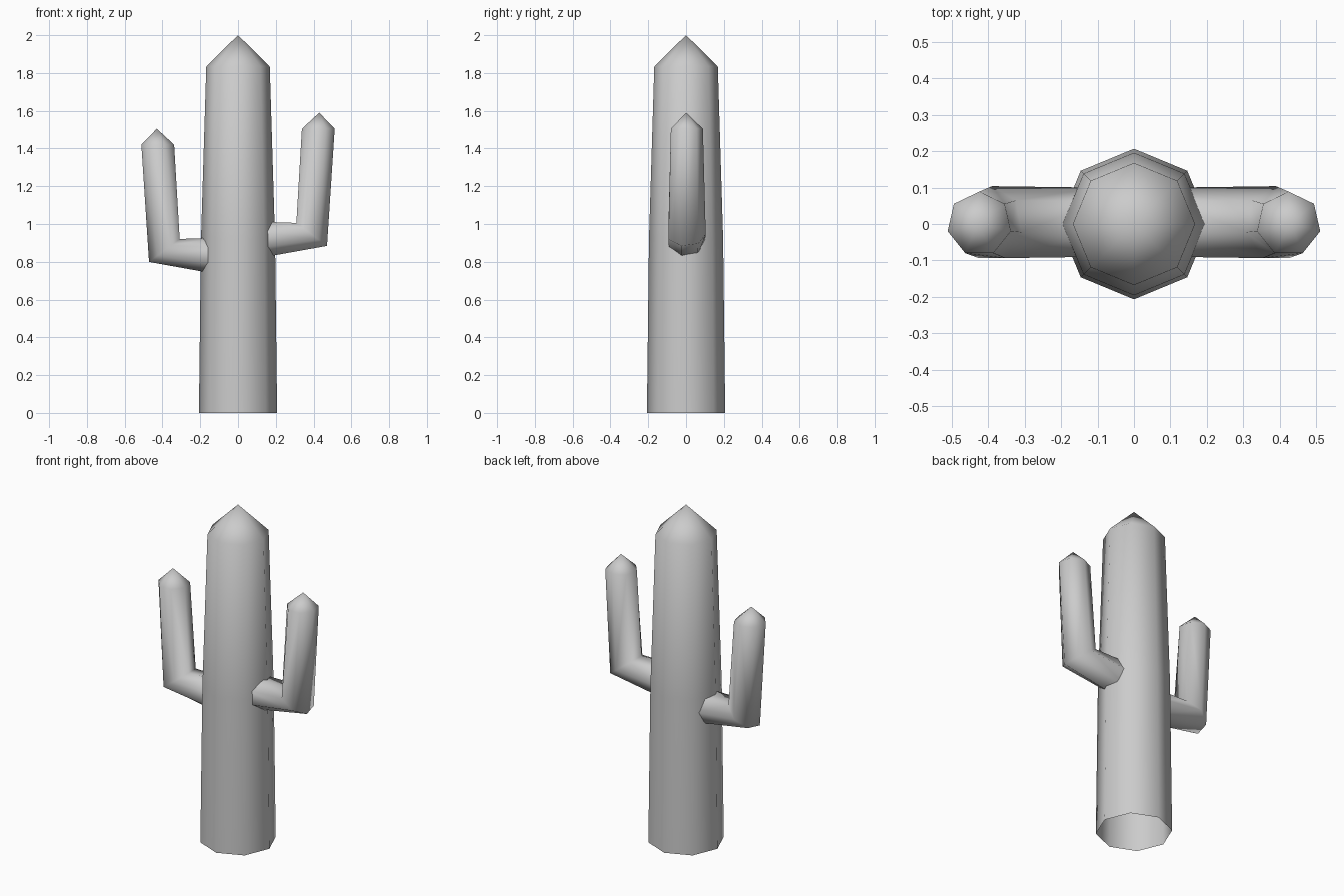
import bpy, bmesh, math
from mathutils import Vector

if "Cube" in bpy.data.objects:
    bpy.data.objects.remove(bpy.data.objects["Cube"])

grey = bpy.data.materials.new("light grey")
grey.use_nodes = True
colour = (0.6, 0.6, 0.6, 1)
grey.diffuse_color = colour
grey.node_tree.nodes["Principled BSDF"].inputs["Base Color"].default_value = colour


def tube(name, rings, tip, sides):
    """Skin an open tube through rings of (centre, radius, side axis), closed by a point."""
    bm = bmesh.new()
    loops = []
    for centre, radius, axis in rings:
        side, depth = Vector(axis).normalized(), Vector((0, 1, 0))
        angles = [math.pi / 2 + math.tau * i / sides for i in range(sides)]
        loops.append([bm.verts.new(Vector(centre) + radius * (math.cos(a) * side + math.sin(a) * depth))
                      for a in angles])
    end = bm.verts.new(tip)
    for i in range(sides):
        j = (i + 1) % sides
        for low, high in zip(loops, loops[1:]):
            bm.faces.new((low[i], low[j], high[j], high[i]))
        bm.faces.new((loops[-1][i], loops[-1][j], end))
    bmesh.ops.recalc_face_normals(bm, faces=bm.faces)
    # An open tube needs its outside checked against the tip, which must face up
    if sum(f.normal.z for f in end.link_faces) < 0:
        bmesh.ops.reverse_faces(bm, faces=bm.faces)
    for face in bm.faces:
        face.smooth = True
    mesh = bpy.data.meshes.new(name)
    bm.to_mesh(mesh)
    bm.free()
    mesh.materials.append(grey)
    obj = bpy.data.objects.new(name, mesh)
    bpy.context.collection.objects.link(obj)
    return obj


# Trunk: eight sides, open underneath, pointed on top
across = (1, 0, 0)
tube("trunk", [((0, 0, 0), 0.207, across),
               ((0, 0, 0.92), 0.196, across),
               ((0, 0, 1.835), 0.168, across)], (0, 0, 2), 8)


# Arms: seven sides, bent upward at a mitred elbow; the right one sits lower
def arm(name, s, drop):
    tube(name, [((s * 0.1, 0, 0.915 - drop), 0.1, (0, 0, -1)),
                ((s * 0.39, 0, 0.945 - drop), 0.104, (s * 0.8, 0, -0.6)),
                ((s * 0.425, 0, 1.505 - drop), 0.089, (s, 0, 0))],
         (s * 0.43, 0, 1.59 - drop), 7)


arm("left_arm", 1, 0)
arm("right_arm", -1, 0.085)
